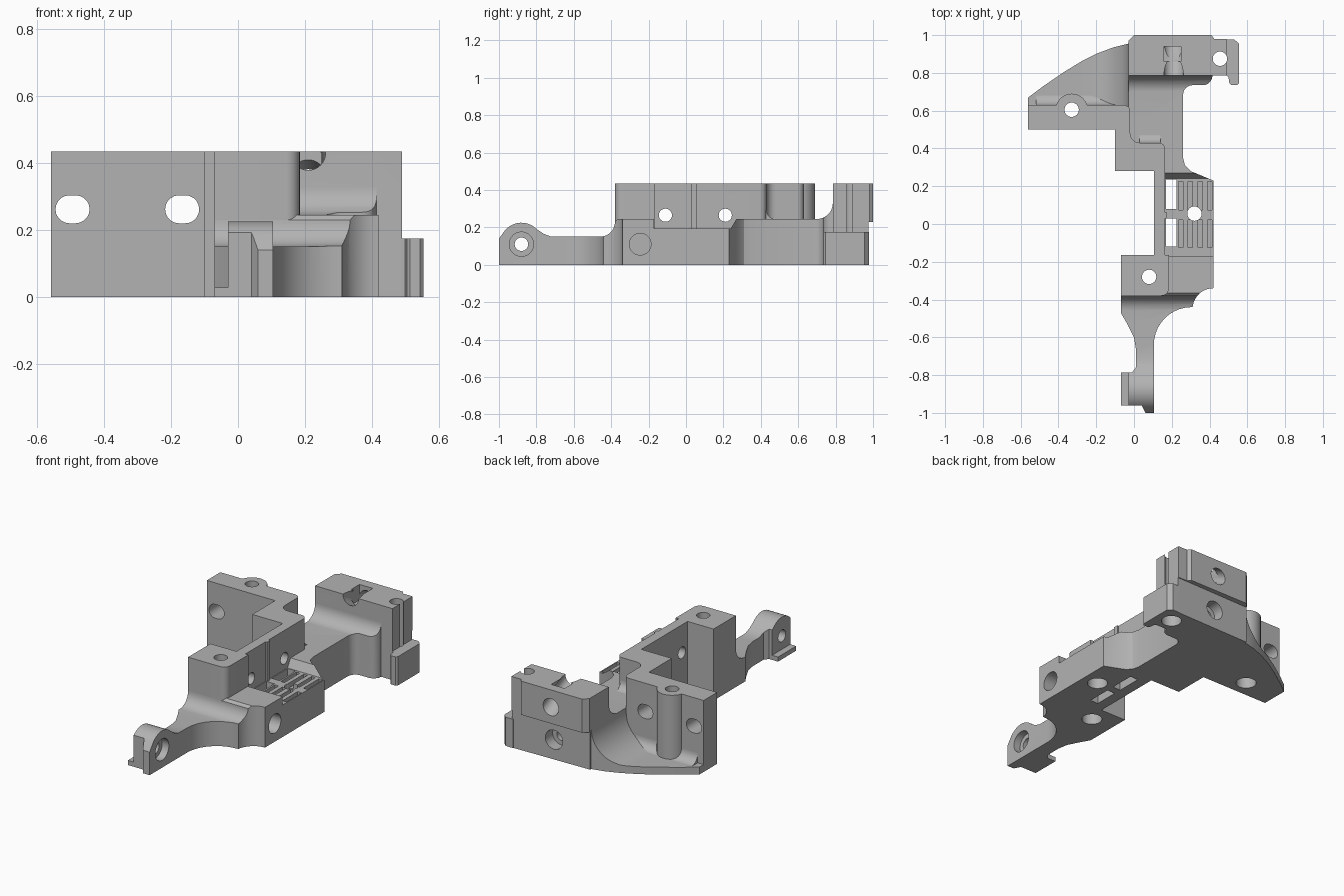
import bpy, bmesh
from math import cos, sin, radians

cube = bpy.data.objects.get("Cube")
if cube:
    bpy.data.objects.remove(cube, do_unlink=True)

TOP = 0.435
grey = bpy.data.materials.new("plain grey")
grey.use_nodes = True
colour = (0.45, 0.45, 0.45, 1)
grey.diffuse_color = colour
grey.node_tree.nodes["Principled BSDF"].inputs["Base Color"].default_value = colour


def arc(cx, cy, r, start, end, n=10):
    angles = [radians(start + (end - start) * i / n) for i in range(n + 1)]
    return [(cx + r * cos(a), cy + r * sin(a)) for a in angles]


def prism(name, outline, axis, lo, hi):
    """Extrude a closed outline along one axis."""
    place = {"x": lambda a, b, h: (h, a, b),
             "y": lambda a, b, h: (a, h, b),
             "z": lambda a, b, h: (a, b, h)}[axis]
    bm = bmesh.new()
    low = [bm.verts.new(place(a, b, lo)) for a, b in outline]
    high = [bm.verts.new(place(a, b, hi)) for a, b in outline]
    bm.faces.new(low)
    bm.faces.new(high)
    for i in range(len(low)):
        j = (i + 1) % len(low)
        bm.faces.new((low[i], low[j], high[j], high[i]))
    bmesh.ops.recalc_face_normals(bm, faces=bm.faces)
    mesh = bpy.data.meshes.new(name)
    bm.to_mesh(mesh)
    bm.free()
    mesh.materials.append(grey)
    obj = bpy.data.objects.new(name, mesh)
    bpy.context.collection.objects.link(obj)
    return obj


def box(name, x0, x1, y0, y1, z0, z1):
    return prism(name, [(x0, y0), (x1, y0), (x1, y1), (x0, y1)], "z", z0, z1)


def rod(name, axis, a, b, r, lo, hi):
    return prism(name, arc(a, b, r, 0, 360, 32)[:-1], axis, lo, hi)


def boolean(target, tool, operation):
    mod = target.modifiers.new("cut", "BOOLEAN")
    mod.operation = operation
    mod.solver = "EXACT"
    mod.object = tool
    graph = bpy.context.evaluated_depsgraph_get()
    mesh = bpy.data.meshes.new_from_object(target.evaluated_get(graph))
    target.modifiers.clear()
    target.data = mesh


def shaped(name, plan, profile, axis):
    """A plan outline trimmed by a side profile."""
    part = prism(name, plan, "z", 0, 0.6)
    tool = prism("trim", profile, axis, -1.2, 1.2)
    boolean(part, tool, "INTERSECT")
    bpy.data.objects.remove(tool, do_unlink=True)
    return part


# Lower body: foot, arm, pad, neck and base of the rear block
plan = [(-.03, -.96), (.04, -.96), (.06, -1), (.105, -1)]
plan += arc(.305, -.64, .2, 180, 90) + arc(.42, -.45, .11, 175, 90)
plan += [(.42, .23), (.30, .28), (.27, .31), (.26, .35)]
plan += arc(.31, .685, .05, 180, 90, 6) + arc(.365, .785, .05, -90, 0, 6)
plan += [(.49, .785), (.49, .975), (-.03, .965), (-.03, .5), (-.1, .5), (-.1, .28),
         (.105, .28), (.105, -.165), (-.07, -.165), (-.07, -.47), (-.035, -.53),
         (0, -.6), (.01, -.66), (.01, -.76), (-.01, -.785), (-.03, -.785)]
side = [(-1.1, 0), (-1.1, .1), (-1, .14)] + arc(-.88, .11, .115, 140, 45)
side += [(-.76, .165), (-.72, .15)] + arc(-.46, .23, .08, -90, 0)
side += [(-.365, .245), (-.17, .245), (-.17, .195), (.24, .195), (.27, .245)]
side += arc(.7, .33, .085, -90, 0) + [(.785, TOP), (1.1, TOP), (1.1, 0)]
parts = [shaped("lower_body", plan, side, "x")]

# Tall stepped wall
wall = [(-.56, .5), (-.1, .5), (-.1, .28), (.105, .28), (.105, -.165),
        (-.07, -.165), (-.07, -.38)]
wall += arc(.145, -.34, .04, -90, 0, 6) + [(.185, -.165), (.165, -.165)]
wall += arc(.13, .395, .035, 0, 90, 6) + arc(.03, .48, .05, 270, 180, 6)
wall += arc(-.055, .595, .035, 0, 90, 6) + [(-.56, .63)]
parts.append(prism("tall_wall", wall, "z", 0, TOP))
parts.append(rod("wall_boss", "z", -.33, .605, .085, 0, TOP))
parts.append(box("wall_rib", .16, .175, .03, .06, .19, TOP))

# Curved rear wing sweeping up to the rear block
wing = [(-.56, .5), (-.56, .67), (-.48, .73), (-.37, .805), (-.28, .86),
        (-.19, .905), (-.11, .935), (-.03, .955), (0, .955), (0, .5)]
ramp = [(-.6, 0), (-.6, .045)] + arc(-.23, .245, .2, -90, 0, 14) + [(.1, .245), (.1, 0)]
parts.append(shaped("rear_wing", wing, ramp, "y"))

# Concave blends at the foot of the wall
for name, y, z, r, x0, x1 in (("wing_blend", .63, .044, .06, -.52, -.06),
                              ("neck_blend", .43, .244, .05, .03, .14)):
    curve = [(y - .02, z - .02), (y + r, z - .02)] + arc(y + r, z + r, r, 270, 180)
    parts.append(prism(name, curve + [(y - .02, z + r)], "x", x0, x1))

# Rear block, side hook and foot lip
block = [(-.03, .785), (.49, .785), (.49, .98), (.425, .98), (.41, 1), (0, 1), (-.03, .97)]
parts.append(prism("rear_block", block, "z", .23, TOP))
hook = [(.48, .79), (.5, .78), (.505, .745), (.515, .735), (.545, .735), (.555, .745),
        (.555, .955), (.53, .978), (.48, .978)]
parts.append(prism("side_hook", hook, "z", 0, .175))
parts.append(box("foot_lip", -.07, -.02, -.96, -.785, 0, .028))

# Vertical screw holes with wide mouths underneath
cutters = []
for x, y in ((-.33, .605), (.08, -.28), (.455, .875), (.32, .055)):
    cutters.append(rod("screw_hole", "z", x, y, .038, -.1, .6))
    cutters.append(rod("screw_mouth", "z", x, y, .058, -.1, .08))

# Side holes in the foot, body and thin wall
cutters.append(rod("foot_hole", "x", -.88, .11, .036, -.2, .2))
cutters.append(rod("foot_mouth", "x", -.88, .11, .065, .06, .2))
cutters.append(rod("body_hole", "x", -.245, .11, .058, .28, .6))
for y in (-.11, .21):
    cutters.append(rod("wall_hole", "x", y, .265, .035, .06, .22))

# Long slots through the wall
for x in (-.495, -.167):
    slot = arc(x + .009, .262, .042, -90, 90) + arc(x - .009, .262, .042, 90, 270)
    cutters.append(prism("wall_slot", slot, "y", .4, .8))

# Rear block: sloping bore, lower stepped bore, top notch and side slit
bore = rod("sloping_bore", "y", .21, .33, .052, .7, 1.1)
for v in bore.data.vertices:
    v.co.z -= .47 * (v.co.y - 1)
cutters.append(bore)
cutters.append(rod("lower_bore", "y", .21, .12, .058, .9, 1.1))
cutters.append(rod("lower_bore_tip", "y", .21, .12, .03, .82, 1.1))
cutters.append(box("top_notch", .16, .25, .86, .94, .34, .6))
cutters.append(box("side_slit", .455, .52, .865, .885, .177, .6))

# Pad openings and shallow grooves
for y0, y1 in ((.08, .235), (-.12, .03)):
    cutters.append(box("pad_opening", .17, .224, y0, y1, -.1, .23))
    for x in (.235, .285, .338, .388):
        cutters.append(box("pad_groove", x, x + .025, y0 - .005, y1 - .01, .165, .23))


def bounds(obj):
    cos_ = [v.co for v in obj.data.vertices]
    return [(min(c[i] for c in cos_), max(c[i] for c in cos_)) for i in range(3)]


for tool in cutters:
    tool.hide_render = True
    reach = bounds(tool)
    for part in parts:
        if all(a[0] < b[1] and b[0] < a[1] for a, b in zip(reach, bounds(part))):
            boolean(part, tool, "DIFFERENCE")
for tool in cutters:
    bpy.data.objects.remove(tool, do_unlink=True)

# Smooth the round faces, keep the edges crisp
bpy.ops.object.select_all(action="DESELECT")
for part in parts:
    part.select_set(True)
bpy.context.view_layer.objects.active = parts[0]
bpy.ops.object.shade_smooth_by_angle(angle=radians(30))
